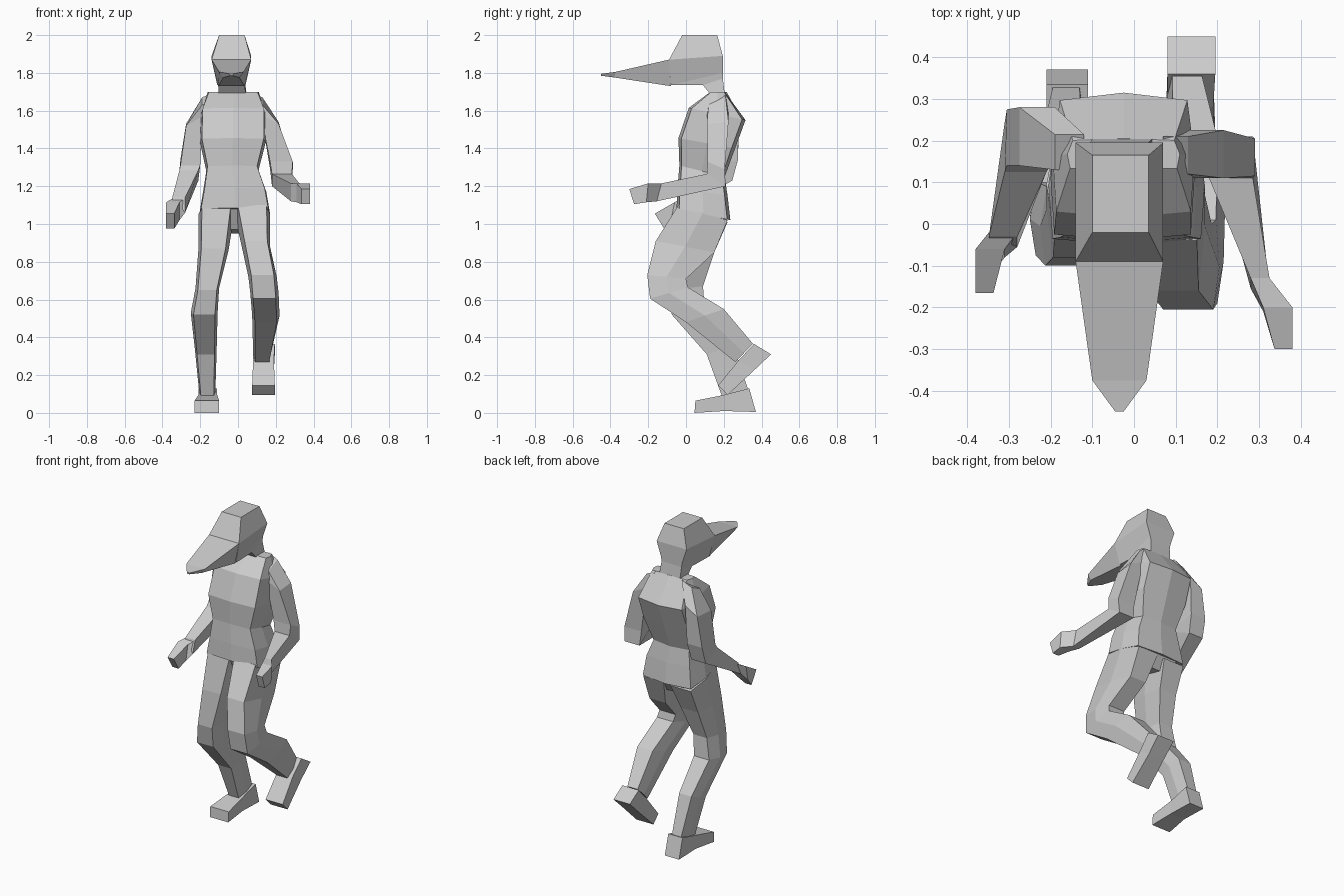
import bpy, bmesh

# Cross-section outlines: u across (x), v from front (-1) to back (+1)
BOX = [(-1, -1), (1, -1), (1, 1), (-1, 1)]
WEDGE = [(-1, -1), (1, -1), (.66, 1), (-.66, 1)]
HEX = [(-.8, -1), (.8, -1), (1, 0), (.75, 1), (-.75, 1), (-1, 0)]
CHEST = [(-.95, -.9), (0, -1), (.95, -.9), (1, 0), (.9, .88), (0, 1), (-.9, .88), (-1, 0)]


def loft(name, outline, rings):
    """Each ring: front y, front z, back y, back z, min x, max x, outward drop in z."""
    bm = bmesh.new()
    loops = []
    for yf, zf, yb, zb, x0, x1, *drop in rings:
        d = drop[0] if drop else 0
        loop = []
        for u, v in outline:
            t = (v + 1) / 2
            x = (x0 + x1) / 2 + u * (x1 - x0) / 2
            outer = (1 + u) / 2 if x0 + x1 > -0.035 else (1 - u) / 2
            loop.append(bm.verts.new((x, yf + (yb - yf) * t, zf + (zb - zf) * t - d * outer)))
        loops.append(loop)
    n = len(outline)
    for a, b in zip(loops, loops[1:]):
        for i in range(n):
            j = (i + 1) % n
            bm.faces.new((a[i], a[j], b[j], b[i]))
    bm.faces.new(loops[0])
    bm.faces.new(loops[-1])
    bmesh.ops.recalc_face_normals(bm, faces=bm.faces)
    mesh = bpy.data.meshes.new(name)
    bm.to_mesh(mesh)
    bm.free()
    obj = bpy.data.objects.new(name, mesh)
    bpy.context.collection.objects.link(obj)
    return obj


# Head with neck, and the long tapered bill
loft("head", BOX, [
    (.15, 1.66, .205, 1.69, -.10, .045),
    (.09, 1.735, .195, 1.77, -.105, .035),
    (-.08, 1.735, .195, 1.80, -.11, .04),
    (-.09, 1.87, .195, 1.89, -.14, .07),
    (-.02, 2.0, .165, 2.0, -.10, .035)])
loft("bill", WEDGE, [
    (-.09, 1.87, -.08, 1.73, -.14, .07),
    (-.375, 1.805, -.375, 1.775, -.10, .03),
    (-.45, 1.795, -.45, 1.785, -.045, -.025)])

# Jacket, flared at the hem, with the pelvis beneath
loft("torso", CHEST, [
    (.13, 1.70, .205, 1.70, -.16, .11),
    (.015, 1.615, .315, 1.55, -.195, .145),
    (-.04, 1.455, .26, 1.40, -.20, .145),
    (-.035, 1.31, .205, 1.25, -.168, .108),
    (-.045, 1.19, .22, 1.15, -.185, .15),
    (-.05, 1.085, .235, 1.02, -.205, .17)])
loft("pelvis", HEX, [
    (-.03, 1.09, .22, 1.03, -.19, .16),
    (.03, .97, .17, .95, -.08, .05)])

# Arms: shoulder, sleeve, elbow, wrist
loft("right_arm", BOX, [
    (.12, 1.66, .21, 1.70, .07, .13, .03),
    (.11, 1.58, .225, 1.59, .12, .215, .05),
    (.115, 1.33, .205, 1.29, .17, .29),
    (.11, 1.265, .21, 1.20, .18, .285),
    (-.13, 1.215, -.155, 1.12, .28, .325)])
loft("left_arm", BOX, [
    (.13, 1.66, .215, 1.70, -.19, -.12, .03),
    (.14, 1.57, .28, 1.58, -.275, -.19, .05),
    (.14, 1.31, .275, 1.34, -.305, -.20),
    (.125, 1.285, .245, 1.23, -.31, -.21),
    (-.03, 1.14, -.055, 1.06, -.348, -.28)])

# Hands
loft("right_hand", BOX, [
    (-.13, 1.215, -.155, 1.12, .28, .325),
    (-.20, 1.215, -.21, 1.115, .31, .38),
    (-.30, 1.185, -.275, 1.105, .337, .38)])
loft("left_hand", BOX, [
    (-.02, 1.135, -.055, 1.06, -.348, -.28),
    (-.06, 1.115, -.08, 1.02, -.38, -.31),
    (-.165, 1.055, -.115, .975, -.38, -.337)])

# Legs: the right one lifted behind, the left one standing bent
loft("right_leg", HEX, [
    (-.04, 1.10, .22, 1.02, -.02, .17),
    (-.16, .91, .15, .85, .02, .17),
    (-.205, .73, .0, .71, .055, .205),
    (-.19, .605, .01, .665, .065, .215),
    (0, .48, .20, .55, .075, .22),
    (.26, .27, .355, .365, .08, .175)])
loft("left_leg", HEX, [
    (-.03, 1.09, .22, 1.01, -.21, -.02),
    (-.08, .87, .15, .85, -.21, -.05),
    (-.10, .65, .09, .67, -.225, -.10),
    (-.075, .52, .10, .54, -.25, -.108),
    (.11, .31, .25, .36, -.228, -.113),
    (.19, .09, .33, .12, -.205, -.12)])

# Feet
loft("right_foot", BOX, [
    (.36, .365, .45, .31, .08, .195),
    (.28, .28, .36, .225, .08, .19),
    (.17, .145, .22, .095, .075, .195)])
loft("left_foot", BOX, [
    (.335, .13, .37, .005, -.21, -.11),
    (.20, .095, .20, .01, -.21, -.11),
    (.05, .065, .045, 0, -.23, -.10)])
